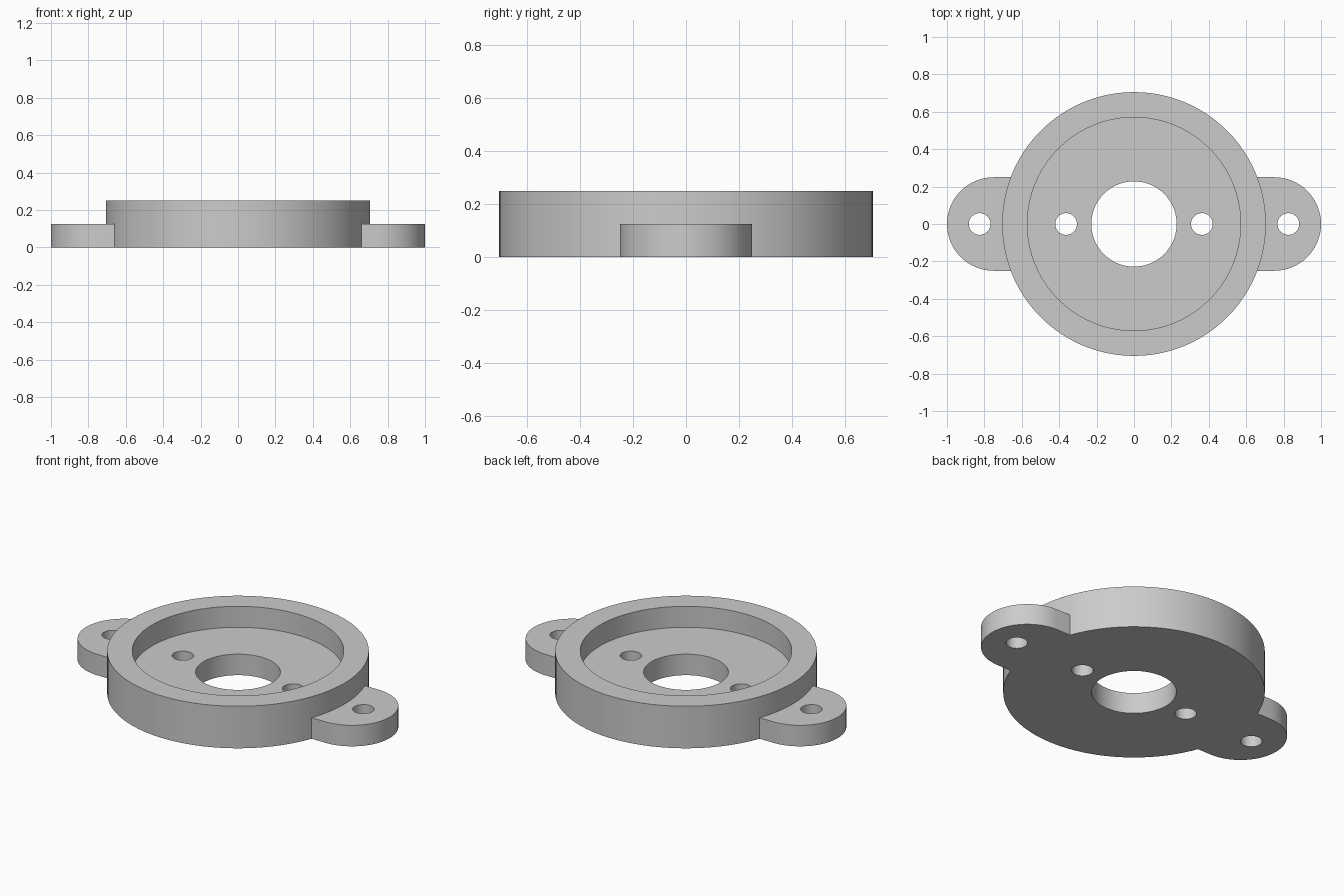
import bpy, bmesh, math

if "Cube" in bpy.data.objects:
    bpy.data.objects.remove(bpy.data.objects["Cube"])

RIM_R, POCKET_R, BORE_R = 0.705, 0.57, 0.228
HEIGHT, FLOOR = 0.25, 0.125
EAR_R, EAR_X, EAR_ROOT = 0.25, 0.75, 0.61
HOLE_R, INNER_HOLE_X, EAR_HOLE_X = 0.058, 0.363, 0.825

grey = bpy.data.materials.new("plain grey")
grey.use_nodes = True
colour = (0.6, 0.6, 0.6, 1)
grey.diffuse_color = colour
grey.node_tree.nodes["Principled BSDF"].inputs["Base Color"].default_value = colour


def prism(name, outline, z0, z1):
    """Extrude a counter-clockwise outline from z0 to z1."""
    bm = bmesh.new()
    base = bm.faces.new([bm.verts.new((x, y, z0)) for x, y in outline])
    top = bmesh.ops.extrude_face_region(bm, geom=[base], use_keep_orig=True)
    verts = [v for v in top["geom"] if isinstance(v, bmesh.types.BMVert)]
    bmesh.ops.translate(bm, verts=verts, vec=(0, 0, z1 - z0))
    bmesh.ops.recalc_face_normals(bm, faces=bm.faces)
    mesh = bpy.data.meshes.new(name)
    bm.to_mesh(mesh)
    bm.free()
    mesh.materials.append(grey)
    obj = bpy.data.objects.new(name, mesh)
    bpy.context.collection.objects.link(obj)
    return obj


def circle(x, r, n):
    return [(x + r * math.cos(math.tau * i / n), r * math.sin(math.tau * i / n))
            for i in range(n)]


def combine(target, tool, operation):
    """Apply a boolean and remove the tool."""
    mod = target.modifiers.new(operation.lower(), 'BOOLEAN')
    mod.operation, mod.object, mod.solver = operation, tool, 'EXACT'
    bpy.context.view_layer.objects.active = target
    bpy.ops.object.modifier_apply(modifier=mod.name)
    bpy.data.objects.remove(tool)


# Round body
body = prism("flanged_cup", circle(0, RIM_R, 128), 0, HEIGHT)

# Rounded mounting ears on both sides
for side in (1, -1):
    arc = [math.pi * (i / 32 - 0.5) for i in range(33)]
    ear = [(EAR_X + EAR_R * math.cos(a), EAR_R * math.sin(a)) for a in arc]
    ear += [(EAR_ROOT, EAR_R), (EAR_ROOT, -EAR_R)]
    ear = [(side * x, side * y) for x, y in ear]
    combine(body, prism("mounting_ear", ear, 0, FLOOR), 'UNION')

# Round pocket, central bore and screw holes
combine(body, prism("pocket", circle(0, POCKET_R, 128), FLOOR, HEIGHT + 0.1), 'DIFFERENCE')
combine(body, prism("bore", circle(0, BORE_R, 96), -0.1, HEIGHT), 'DIFFERENCE')
for x in (INNER_HOLE_X, EAR_HOLE_X):
    for side in (1, -1):
        combine(body, prism("screw_hole", circle(side * x, HOLE_R, 48), -0.1, HEIGHT), 'DIFFERENCE')

# Smooth round walls with crisp edges
bpy.ops.object.select_all(action='DESELECT')
body.select_set(True)
bpy.context.view_layer.objects.active = body
bpy.ops.object.shade_smooth_by_angle(angle=math.radians(25))
